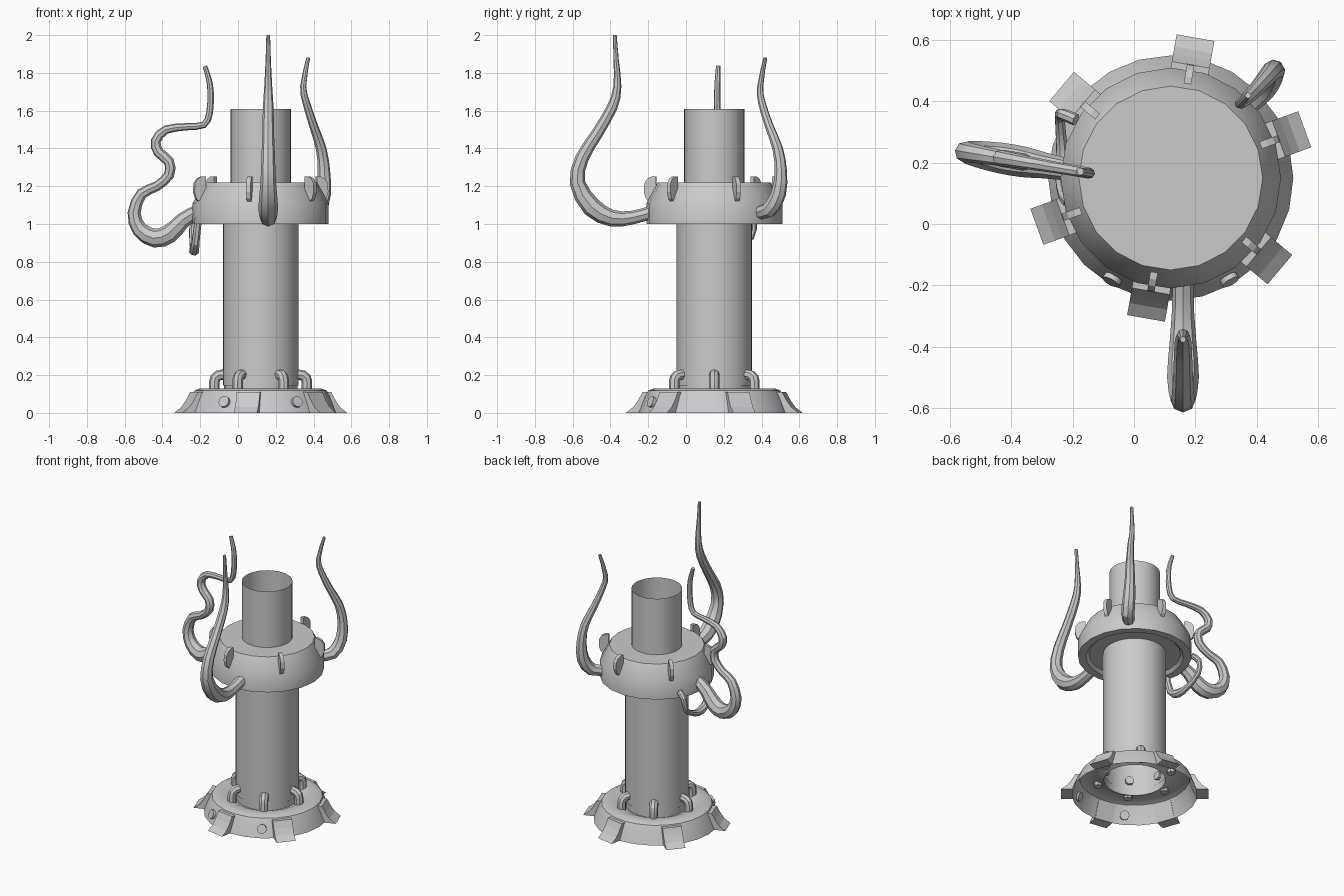
import bpy, bmesh, math
from math import cos, sin, radians, pi
from mathutils import Vector, Matrix

if "Cube" in bpy.data.objects:
    bpy.data.objects.remove(bpy.data.objects["Cube"])

CX, CY = 0.12, 0.15   # axis of the column


def finish(name, bm, smooth=True):
    bmesh.ops.recalc_face_normals(bm, faces=bm.faces[:])
    me = bpy.data.meshes.new(name)
    bm.to_mesh(me)
    bm.free()
    ob = bpy.data.objects.new(name, me)
    bpy.context.collection.objects.link(ob)
    if smooth:
        smooth_object(ob)
    return ob


def smooth_object(ob):
    bpy.ops.object.select_all(action='DESELECT')
    ob.select_set(True)
    bpy.context.view_layer.objects.active = ob
    bpy.ops.object.shade_smooth_by_angle(angle=radians(30))


def lathe(name, profile, sides):
    """Revolve (radius, z) points around the column axis."""
    bm = bmesh.new()
    rings = []
    for r, z in profile:
        if r == 0:
            rings.append([bm.verts.new((CX, CY, z))] * sides)
        else:
            rings.append([bm.verts.new((CX + r * cos(2 * pi * i / sides),
                                        CY + r * sin(2 * pi * i / sides), z))
                          for i in range(sides)])
    for a, b in zip(rings, rings[1:]):
        for i in range(sides):
            j = (i + 1) % sides
            bm.faces.new(list(dict.fromkeys((a[i], a[j], b[j], b[i]))))
    return finish(name, bm)


def plate(name, profile, width, angle):
    """Extrude a radial (r, z) outline sideways and turn it to an angle."""
    bm = bmesh.new()
    sides = [[bm.verts.new((r, s * width / 2, z)) for r, z in profile] for s in (-1, 1)]
    n = len(profile)
    bm.faces.new(sides[0])
    bm.faces.new(sides[1])
    for i in range(n):
        j = (i + 1) % n
        bm.faces.new((sides[0][i], sides[0][j], sides[1][j], sides[1][i]))
    bm.transform(Matrix.Translation((CX, CY, 0)) @ Matrix.Rotation(radians(angle), 4, 'Z'))
    return finish(name, bm, False)


def spline_mid(p0, p1, p2, p3):
    return (p1 + p2) * 0.5625 - (p0 + p3) * 0.0625


def tube(name, points, refine=True):
    """Sweep an eight-sided tube along (x, y, z, radius) points."""
    pts = [Vector(p) for p in points]
    if refine:
        out = []
        for i in range(len(pts) - 1):
            out += [pts[i], spline_mid(pts[max(i - 1, 0)], pts[i], pts[i + 1],
                                       pts[min(i + 2, len(pts) - 1)])]
        pts = out + [pts[-1]]
    cu = bpy.data.curves.new(name, 'CURVE')
    cu.dimensions = '3D'
    cu.bevel_depth = 1.0
    cu.bevel_resolution = 2
    cu.use_fill_caps = True
    sp = cu.splines.new('POLY')
    sp.points.add(len(pts) - 1)
    for q, p in zip(sp.points, pts):
        q.co = (p[0], p[1], p[2], 1)
        q.radius = p[3]
    ob = bpy.data.objects.new(name, cu)
    bpy.context.collection.objects.link(ob)
    bpy.ops.object.select_all(action='DESELECT')
    ob.select_set(True)
    bpy.context.view_layer.objects.active = ob
    bpy.ops.object.convert(target='MESH')
    smooth_object(bpy.context.view_layer.objects.active)


# Column, open top pipe, collar and hollow base
lathe("column", [(0.20, 0.145), (0.20, 1.02)], 32)
lathe("top_pipe", [(0.16, 1.20), (0.16, 1.61)], 32)
lathe("collar", [(0, 1.02), (0.29, 1.02), (0.31, 1.0), (0.36, 1.0), (0.36, 1.11),
                 (0.30, 1.22), (0, 1.22)], 20)
lathe("base", [(0.40, 0), (0.365, 0.09), (0.35, 0.118), (0.32, 0.13), (0.25, 0.125),
               (0.195, 0.10), (0.195, 0.15)], 24)

# Six flared feet and six collar fins
foot = [(0.39, 0), (0.465, 0), (0.425, 0.03), (0.40, 0.065), (0.375, 0.11), (0.345, 0.11)]
fin = [(0.35, 1.12), (0.366, 1.135), (0.377, 1.17), (0.374, 1.215), (0.358, 1.24),
       (0.335, 1.252), (0.312, 1.252), (0.312, 1.19)]
for k in range(6):
    plate(f"foot_{k + 1}", foot, 0.125, 20 + 60 * k)
    plate(f"collar_fin_{k + 1}", fin, 0.024, 20 + 60 * k)

# Six bent pipes from base to column
for k in range(6):
    c, s = cos(k * pi / 3), sin(k * pi / 3)
    bend = [(0.245, 0.10), (0.245, 0.165), (0.24, 0.185), (0.225, 0.198), (0.20, 0.202), (0.18, 0.202)]
    tube(f"base_pipe_{k + 1}", [(CX + r * c, CY + r * s, z, 0.028) for r, z in bend], False)

# Two round studs on the front of the base
for k, ang in enumerate((-60, -120)):
    bm = bmesh.new()
    d = Vector((cos(radians(ang)), sin(radians(ang)), 0.35)).normalized()
    pos = Vector((CX + 0.378 * cos(radians(ang)), CY + 0.378 * sin(radians(ang)), 0.056))
    m = Matrix.Translation(pos) @ d.to_track_quat('Z', 'Y').to_matrix().to_4x4()
    bmesh.ops.create_cone(bm, cap_ends=True, segments=16, radius1=0.03, radius2=0.03,
                          depth=0.03, matrix=m)
    finish(f"base_stud_{k + 1}", bm)

# Tentacles: front, back right, left
tube("front_tentacle", [(0.16, y, z, r) for y, z, r in (
    (-0.19, 1.06, .035), (-0.28, 1.035, .036), (-0.39, 1.03, .044), (-0.50, 1.09, .052),
    (-0.575, 1.22, .041), (-0.55, 1.35, .036), (-0.47, 1.48, .031), (-0.39, 1.62, .028),
    (-0.363, 1.73, .021), (-0.37, 1.87, .014), (-0.377, 2.0, .010))])
tube("back_tentacle", [
    (.35, .37, 1.06, .033), (.42, .44, 1.075, .042), (.452, .49, 1.16, .04),
    (.455, .502, 1.28, .033), (.44, .485, 1.40, .028), (.40, .44, 1.52, .023),
    (.362, .402, 1.64, .02), (.345, .393, 1.73, .016), (.372, .42, 1.88, .01)])
left = [(-.21, 1.07, .036), (-.29, 1.02, .042), (-.36, .95, .05), (-.44, .925, .05),
        (-.52, .97, .042), (-.55, 1.06, .035), (-.51, 1.16, .03), (-.43, 1.20, .026),
        (-.365, 1.26, .028), (-.365, 1.33, .028), (-.42, 1.38, .028), (-.435, 1.44, .027),
        (-.38, 1.50, .023), (-.27, 1.515, .019), (-.18, 1.525, .018), (-.15, 1.59, .018),
        (-.145, 1.70, .017), (-.155, 1.77, .015), (-.175, 1.835, .012)]
tube("left_tentacle", [(x, 0.165 + 0.17 * (-0.14 - x), z, r) for x, z, r in left])

# Small looped hose under the left tentacle
tube("small_hose", [
    (-.19, .34, 1.04, .02), (-.235, .358, 1.01, .019), (-.242, .345, .93, .017),
    (-.235, .25, .87, .02), (-.232, .16, .86, .028), (-.225, .09, .90, .022),
    (-.21, .07, 1.03, .02)])
